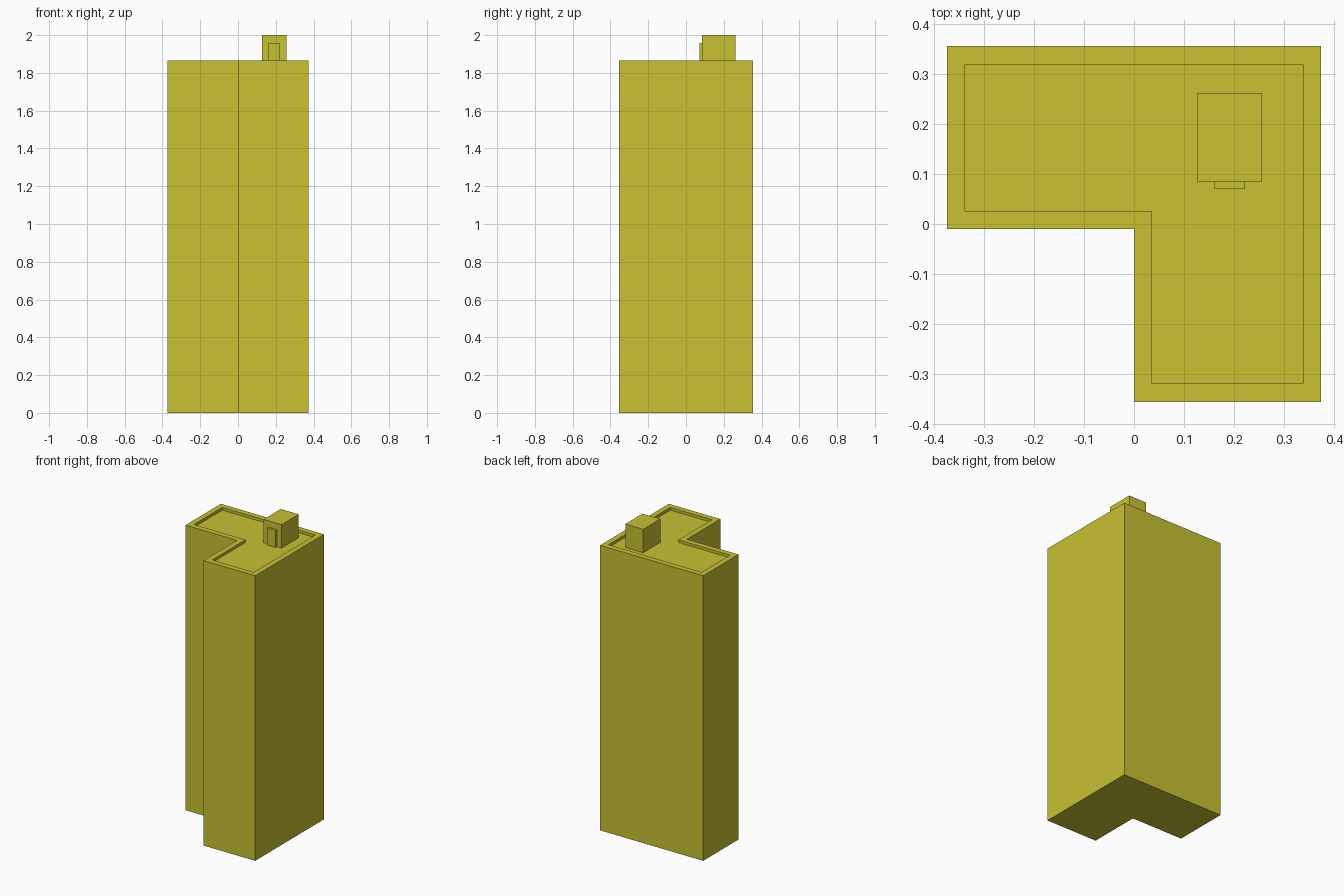
import bpy
import bmesh
from mathutils import Vector

cube = bpy.data.objects.get("Cube")
if cube:
    bpy.data.objects.remove(cube, do_unlink=True)

# Single wall colour
COLOUR = (0.578, 0.539, 0.034, 1.0)
paint = bpy.data.materials.new("mustard yellow")
paint.use_nodes = True
paint.diffuse_color = COLOUR
paint.node_tree.nodes["Principled BSDF"].inputs["Base Color"].default_value = COLOUR

WALL_TOP = 1.865
ROOF = WALL_TOP - 0.018
PARAPET = 0.036


def finish(name, bm):
    bmesh.ops.recalc_face_normals(bm, faces=bm.faces)
    mesh = bpy.data.meshes.new(name)
    bm.to_mesh(mesh)
    bm.free()
    mesh.materials.append(paint)
    obj = bpy.data.objects.new(name, mesh)
    bpy.context.collection.objects.link(obj)
    return obj


def prism(outline, bottom, top):
    """Extrude a flat outline upwards; return the bmesh and its top face."""
    bm = bmesh.new()
    base = bm.faces.new([bm.verts.new((x, y, bottom)) for x, y in outline])
    result = bmesh.ops.extrude_face_region(bm, geom=[base], use_keep_orig=True)
    verts = [g for g in result["geom"] if isinstance(g, bmesh.types.BMVert)]
    cap = next(g for g in result["geom"] if isinstance(g, bmesh.types.BMFace))
    bmesh.ops.translate(bm, verts=verts, vec=Vector((0, 0, top - bottom)))
    bmesh.ops.recalc_face_normals(bm, faces=bm.faces)
    return bm, cap


def box(name, x0, x1, y0, y1, bottom, top):
    bm, _ = prism([(x0, y0), (x1, y0), (x1, y1), (x0, y1)], bottom, top)
    return finish(name, bm)


# L-shaped tower with a sunken roof behind a parapet
X, Y, NOTCH_Y = 0.373, 0.355, -0.01
bm, cap = prism([(0, -Y), (X, -Y), (X, Y), (-X, Y), (-X, NOTCH_Y), (0, NOTCH_Y)],
                0, WALL_TOP)
bmesh.ops.inset_region(bm, faces=[cap], thickness=PARAPET, use_even_offset=True)
rim = bmesh.ops.extrude_face_region(bm, geom=[cap])
floor = [g for g in rim["geom"] if isinstance(g, bmesh.types.BMVert)]
bmesh.ops.translate(bm, verts=floor, vec=Vector((0, 0, ROOF - WALL_TOP)))
if cap.is_valid:
    bmesh.ops.delete(bm, geom=[cap], context="FACES_ONLY")
finish("tower", bm)

# Stair house on the roof and its door
box("roof_stair_house", 0.126, 0.256, 0.085, 0.262, ROOF, 2.0)
box("roof_door", 0.16, 0.222, 0.071, 0.085, ROOF, 1.958)
